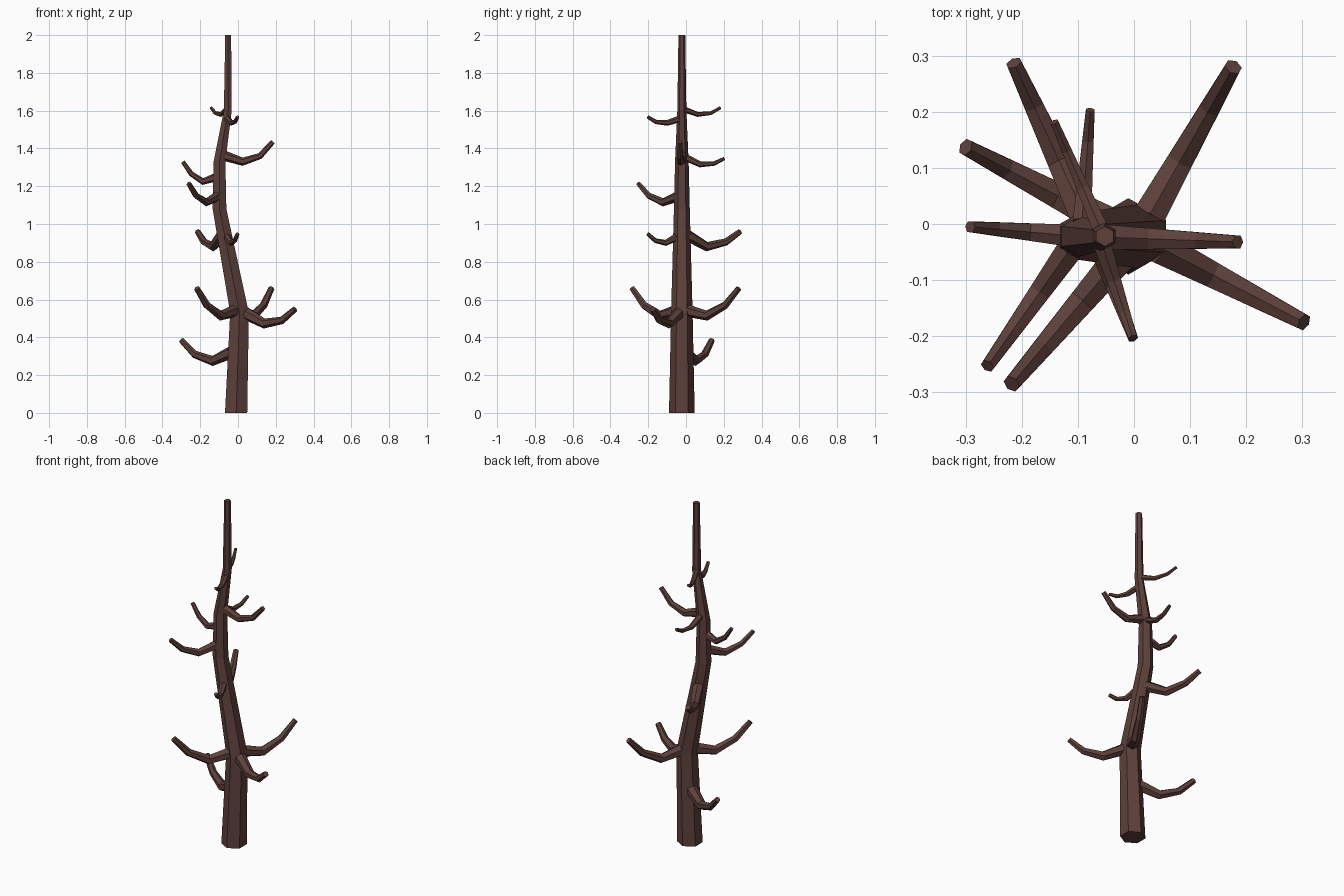
import bpy, bmesh, math
from mathutils import Vector

if "Cube" in bpy.data.objects:
    bpy.data.objects.remove(bpy.data.objects["Cube"])

bark = bpy.data.materials.new("dark brown bark")
bark.diffuse_color = (0.109, 0.051, 0.042, 1)
bark.use_nodes = True
bark.node_tree.nodes["Principled BSDF"].inputs["Base Color"].default_value = bark.diffuse_color
SIDES = 6


def tube(name, points, radii, level=False):
    """Six-sided tapered tube along a path, flat shaded and capped."""
    pts = [Vector(p) for p in points]
    bm = bmesh.new()
    rings = []
    for i, (p, r) in enumerate(zip(pts, radii)):
        a, b = pts[max(i - 1, 0)], pts[min(i + 1, len(pts) - 1)]
        if level:
            u, v = Vector((1, 0, 0)), Vector((0, 1, 0))
        else:
            t = (p - a).normalized() + (b - p).normalized()
            u = t.cross(Vector((0, 0, 1))).normalized()
            v = u.cross(t).normalized()
        ring = []
        for k in range(SIDES):
            ang = math.tau * (k + 0.5) / SIDES
            ring.append(bm.verts.new(p + r * (math.cos(ang) * u + math.sin(ang) * v)))
        rings.append(ring)
    for lo, hi in zip(rings, rings[1:]):
        for k in range(SIDES):
            n = (k + 1) % SIDES
            bm.faces.new((lo[k], lo[n], hi[n], hi[k]))
    bm.faces.new(rings[0])
    bm.faces.new(rings[-1])
    bmesh.ops.recalc_face_normals(bm, faces=bm.faces)
    me = bpy.data.meshes.new(name)
    bm.to_mesh(me)
    bm.free()
    me.materials.append(bark)
    ob = bpy.data.objects.new(name, me)
    bpy.context.collection.objects.link(ob)


# Crooked trunk: x, z, radius
TRUNK_Y = -0.022
trunk = [(-0.01, 0, 0.068), (0.008, 0.53, 0.057), (-0.098, 1.08, 0.042),
         (-0.098, 1.33, 0.036), (-0.054, 1.6, 0.024), (-0.052, 2.0, 0.018)]
tube("trunk", [(x, TRUNK_Y, z) for x, z, r in trunk], [r for x, z, r in trunk], True)


def trunk_at(z):
    for (x0, z0, r0), (x1, z1, r1) in zip(trunk, trunk[1:]):
        if z <= z1:
            f = (z - z0) / (z1 - z0)
            return Vector((x0 + f * (x1 - x0), TRUNK_Y)), r0 + f * (r1 - r0)


# Branches: tip x, tip y, heights at base / sag / bend / tip, base and tip radius
branches = [
    (-0.30, 0.137, 0.32, 0.275, 0.31, 0.385, 0.033, 0.016),
    (0.303, -0.175, 0.525, 0.473, 0.49, 0.55, 0.033, 0.016),
    (0.177, 0.28, 0.54, 0.515, 0.57, 0.66, 0.033, 0.016),
    (-0.218, -0.285, 0.54, 0.515, 0.57, 0.66, 0.033, 0.016),
    (-0.214, 0.287, 0.94, 0.88, 0.905, 0.96, 0.031, 0.015),
    (-0.002, -0.203, 0.93, 0.90, 0.912, 0.948, 0.020, 0.010),
    (-0.261, -0.253, 1.145, 1.115, 1.15, 1.215, 0.027, 0.013),
    (-0.292, -0.005, 1.245, 1.225, 1.265, 1.33, 0.022, 0.011),
    (0.185, -0.032, 1.36, 1.33, 1.36, 1.435, 0.027, 0.013),
    (-0.078, 0.203, 1.35, 1.315, 1.32, 1.347, 0.019, 0.009),
    (-0.002, -0.203, 1.555, 1.535, 1.54, 1.567, 0.018, 0.009),
    (-0.142, 0.182, 1.605, 1.58, 1.587, 1.615, 0.016, 0.008),
]
for i, (tx, ty, z0, z1, z2, z3, r0, r1) in enumerate(branches):
    centre, r = trunk_at(z0)
    tip = Vector((tx, ty))
    base = centre + (tip - centre).normalized() * r * 0.7
    path = []
    for f, z in zip((0, 0.37, 0.73, 1), (z0, z1, z2, z3)):
        p = base.lerp(tip, f)
        path.append((p.x, p.y, z))
    tube(f"branch_{i + 1}", path, [r0 + (r1 - r0) * f for f in (0, 0.37, 0.73, 1)])
